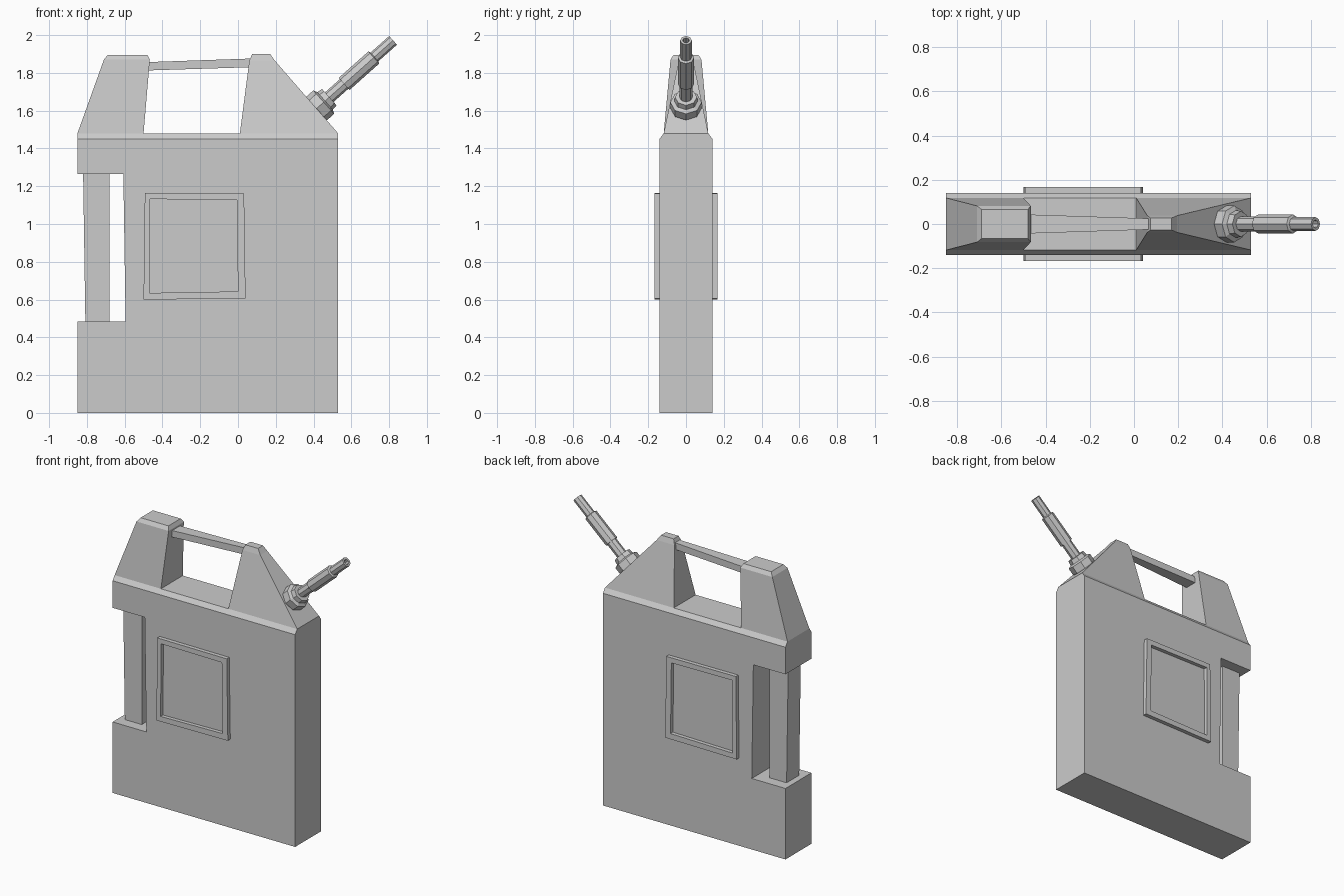
import bpy, bmesh
from math import sin, cos, pi, radians
from mathutils import Vector

if "Cube" in bpy.data.objects:
    bpy.data.objects.remove(bpy.data.objects["Cube"])


def finish(bm, name):
    bmesh.ops.recalc_face_normals(bm, faces=bm.faces)
    me = bpy.data.meshes.new(name)
    bm.to_mesh(me)
    bm.free()
    ob = bpy.data.objects.new(name, me)
    bpy.context.collection.objects.link(ob)
    return ob


def loft(name, rings, cap_start=False, cap_end=True):
    """Bridge a list of closed rings with equal point counts."""
    bm = bmesh.new()
    loops = [[bm.verts.new(p) for p in r] for r in rings]
    n = len(loops[0])
    for a, b in zip(loops, loops[1:]):
        for i in range(n):
            j = (i + 1) % n
            bm.faces.new((a[i], a[j], b[j], b[i]))
    if cap_start:
        bm.faces.new(loops[0])
    if cap_end:
        bm.faces.new(loops[-1])
    return finish(bm, name)


def rect(z, x0, x1, y):
    return [(x0, -y, z), (x1, -y, z), (x1, y, z), (x0, y, z)]


def rect_x(x, z0, z1, y):
    return [(x, -y, z0), (x, y, z0), (x, y, z1), (x, -y, z1)]


# Body: side profile with grip notch, then a bevelled top
X0, X1, HY, ZS, ZT = -0.85, 0.53, 0.14, 1.45, 1.48
profile = [(X0, 0), (X1, 0), (X1, ZS), (X0, ZS), (X0, 1.265),
           (-0.607, 1.265), (-0.595, 0.485), (X0, 0.485)]
bm = bmesh.new()
front = [bm.verts.new((x, -HY, z)) for x, z in profile]
back = [bm.verts.new((x, HY, z)) for x, z in profile]
bm.faces.new(front)
bm.faces.new(back[::-1])
for i in range(len(profile)):
    j = (i + 1) % len(profile)
    bm.faces.new((front[i], front[j], back[j], back[i]))
top = [f for f in bm.faces if all(abs(v.co.z - ZS) < 1e-4 for v in f.verts)]
top = bmesh.ops.extrude_discrete_faces(bm, faces=top)["faces"][0]
for v in top.verts:
    v.co.z = ZT
    v.co.y *= 0.118 / HY
finish(bm, "can_body")

# Rear grip post and towers
loft("grip_post", [rect(0.48, -0.808, -0.68, 0.068), rect(1.27, -0.82, -0.68, 0.068)])
loft("rear_tower", [rect(ZT, X0, -0.50, 0.118), rect(1.87, -0.71, -0.467, 0.082),
                    rect(1.895, -0.69, -0.48, 0.066)])
loft("spout_tower", [rect(ZT, 0.01, X1, 0.118), rect(1.865, 0.06, 0.195, 0.038),
                     rect(1.9, 0.075, 0.17, 0.027)])

# Carry handle between the towers
loft("carry_handle", [rect_x(-0.48, 1.813, 1.857, 0.043),
                      rect_x(0.07, 1.83, 1.876, 0.025)], True, True)

# Raised panel frames on both sides
outer = [(-0.50, 0.60), (0.04, 0.605), (0.032, 1.162), (-0.493, 1.165)]
inner = [(-0.468, 0.635), (0.0, 0.643), (-0.006, 1.127), (-0.465, 1.132)]
for side, name in ((-1, "front_panel_frame"), (1, "back_panel_frame")):
    rings = [[(x, side * y, z) for x, z in pts] for pts, y in
             ((outer, HY), (outer, 0.167), (inner, 0.167), (inner, HY + 0.001))]
    loft(name, rings, False, True)

# Nozzle: stepped eight-sided lathe along a tilted axis, hollow at the tip
base = Vector((0.42, 0, 1.615))
ang = radians(41.7)
axis = Vector((cos(ang), 0, sin(ang)))
up = Vector((-sin(ang), 0, cos(ang)))
side = Vector((0, 1, 0))


def ring(s, r, n=8):
    return [base + axis * s + (up * cos(2 * pi * i / n) + side * sin(2 * pi * i / n)) * r
            for i in range(n)]


loft("collar_nut", [ring(s, r) for s, r in
     ((-0.03, 0.075), (0.0, 0.083), (0.045, 0.083), (0.055, 0.062), (0.085, 0.058))], True, True)
loft("nozzle", [ring(s, r) for s, r in
     ((0.07, 0.034), (0.19, 0.034), (0.19, 0.043), (0.40, 0.043), (0.405, 0.031),
      (0.537, 0.031), (0.537, 0.018), (0.45, 0.018))], True, True)
